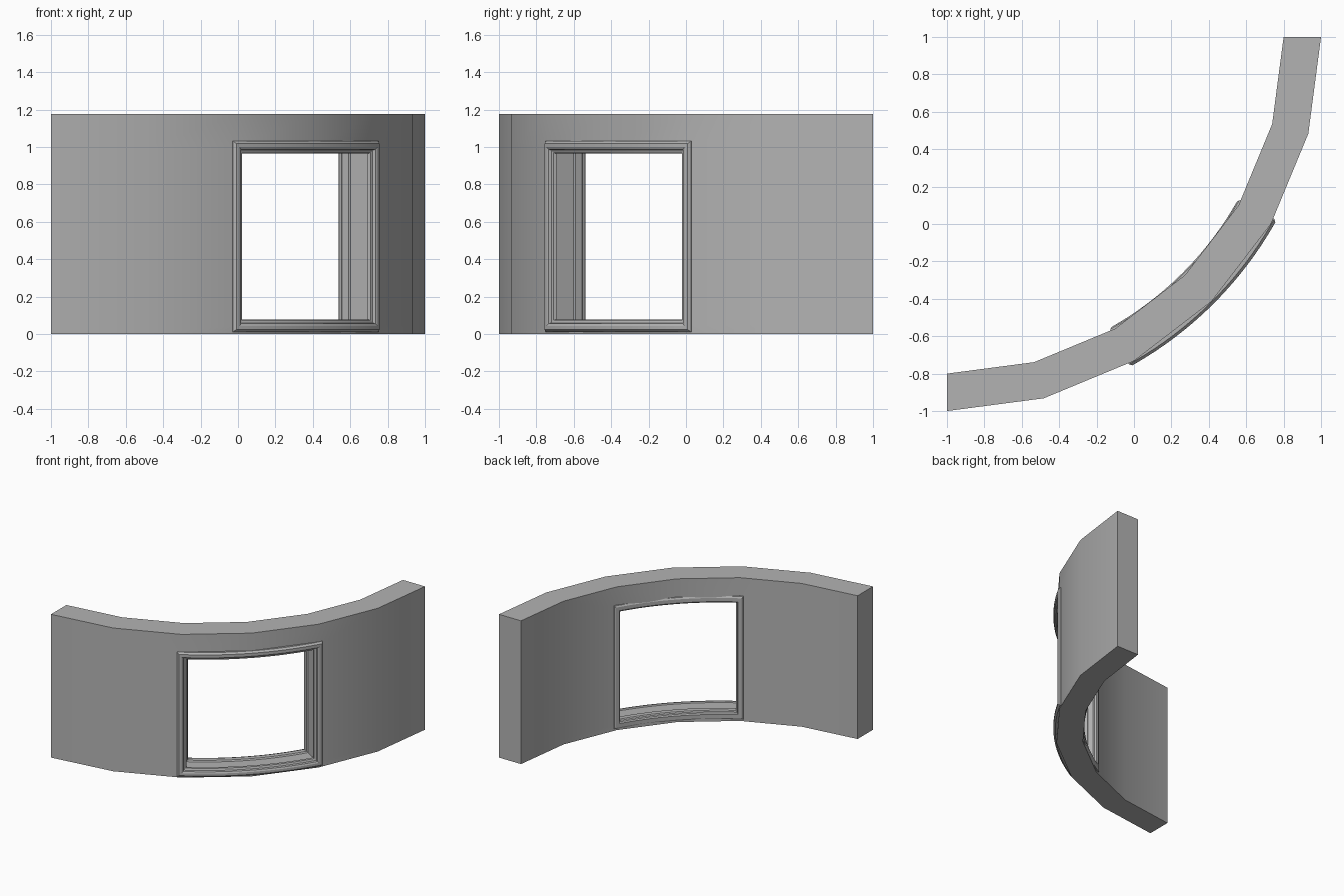
import bpy, bmesh
from math import radians, cos, sin

if "Cube" in bpy.data.objects:
    bpy.data.objects.remove(bpy.data.objects["Cube"])

CX, CY = -1.0, 1.0          # centre of the wall's curve
grey = bpy.data.materials.new("dark_grey")
grey.diffuse_color = (0.45, 0.45, 0.45, 1)
grey.use_nodes = True
grey.node_tree.nodes["Principled BSDF"].inputs["Base Color"].default_value = grey.diffuse_color


def polar(r, deg, z):
    a = radians(deg)
    return (CX + r * cos(a), CY + r * sin(a), z)


def finish(bm, name, angle):
    bmesh.ops.recalc_face_normals(bm, faces=bm.faces)
    me = bpy.data.meshes.new(name)
    bm.to_mesh(me)
    bm.free()
    me.materials.append(grey)
    ob = bpy.data.objects.new(name, me)
    bpy.context.collection.objects.link(ob)
    bpy.ops.object.select_all(action='DESELECT')
    ob.select_set(True)
    bpy.context.view_layer.objects.active = ob
    bpy.ops.object.shade_smooth_by_angle(angle=radians(angle))
    return ob


# Curved wall: quarter ring of six flat columns, two of them cut by the opening
angles = [-90 + 15 * i for i in range(7)]
levels = [0, 0.045, 1.0, 1.177]
radii = [1.8, 2.0]
bm = bmesh.new()
V = {(i, k, j): bm.verts.new(polar(radii[j], angles[i], levels[k]))
     for i in range(7) for k in range(4) for j in range(2)}


def solid(i, k):
    return 0 <= i < 6 and 0 <= k < 3 and not (i in (2, 3) and k == 1)


for i in range(6):
    for k in range(3):
        if not solid(i, k):
            continue
        for j in range(2):
            bm.faces.new([V[i, k, j], V[i + 1, k, j], V[i + 1, k + 1, j], V[i, k + 1, j]])
        for d in (0, 1):
            if not solid(i + 2 * d - 1, k):
                n = i + d
                bm.faces.new([V[n, k, 0], V[n, k, 1], V[n, k + 1, 1], V[n, k + 1, 0]])
            if not solid(i, k + 2 * d - 1):
                n = k + d
                bm.faces.new([V[i, n, 0], V[i, n, 1], V[i + 1, n, 1], V[i + 1, n, 0]])
finish(bm, "curved_wall", 30)

# Window frame: moulded section (radius, outward offset) swept round the opening
section = [(1.97, .067), (2.002, .067), (2.016, .054), (2.016, .034), (2.010, .022),
           (1.996, .018), (1.990, .003), (1.975, .0), (1.97, .010),
           (1.862, .010), (1.855, .0), (1.815, .0), (1.808, .008), (1.79, .010),
           (1.783, .020), (1.783, .050), (1.79, .062), (1.81, .065)]
HALF, Z0, Z1, N = 14.0, 0.078, 0.965, 20
path = [(-1 + 2 * i / N, -1) for i in range(N + 1)]
path += [(-t, 1) for t, _ in path]
bm = bmesh.new()
rings = []
for t, side in path:
    ring = []
    for r, o in section:
        a = -45 + t * (HALF + o * 57.3 / 1.98)
        z = Z1 + o if side > 0 else Z0 - o
        ring.append(bm.verts.new(polar(r, a, z)))
    rings.append(ring)
m = len(section)
for i, ring in enumerate(rings):
    nxt = rings[(i + 1) % len(rings)]
    for j in range(m):
        bm.faces.new([ring[j], ring[(j + 1) % m], nxt[(j + 1) % m], nxt[j]])
finish(bm, "window_frame", 25)
